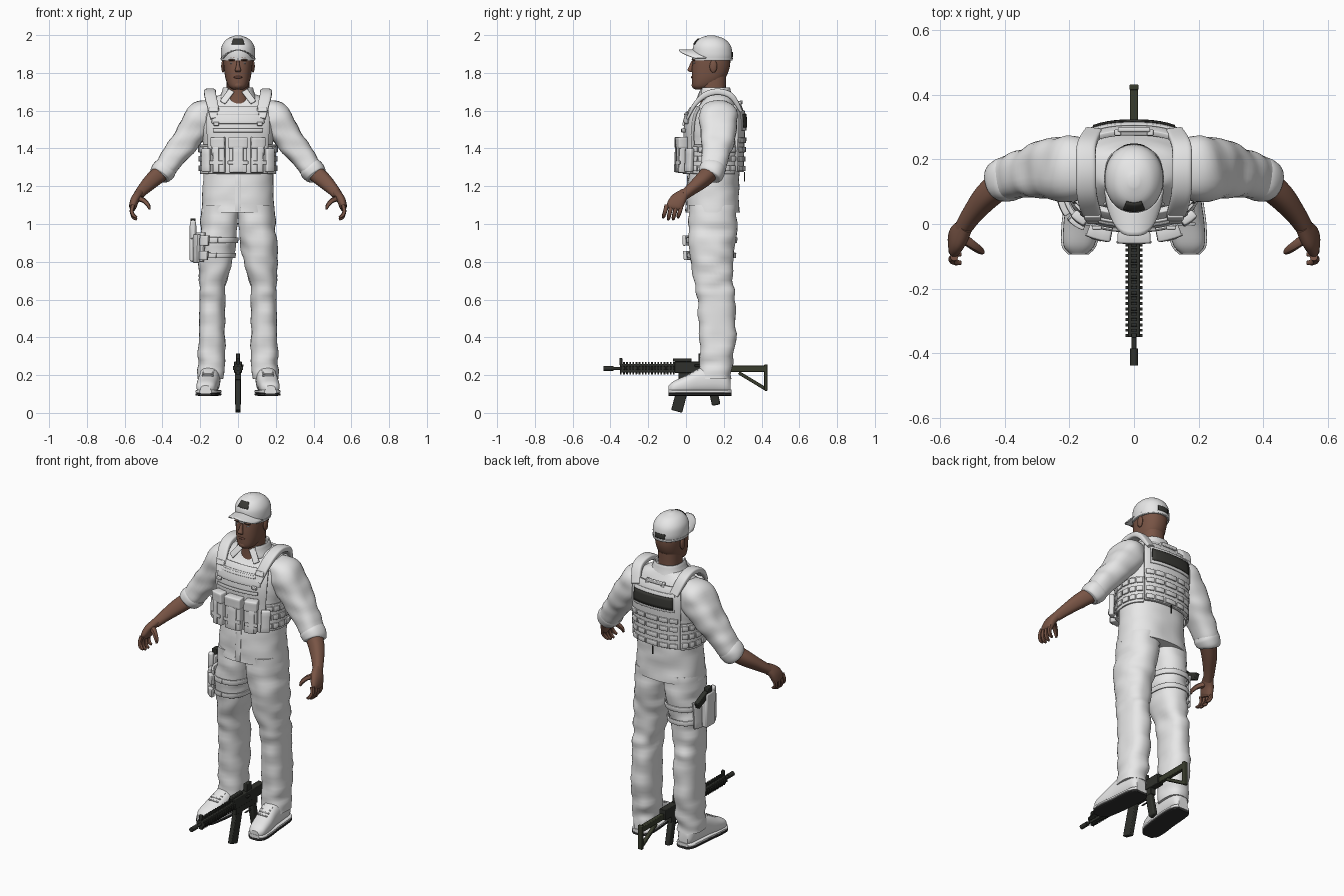
import bpy, bmesh, math
from math import sin, cos, radians, copysign
from mathutils import Vector, Matrix, Euler, noise

if "Cube" in bpy.data.objects:
    bpy.data.objects.remove(bpy.data.objects["Cube"])

X, Y, Z = Vector((1, 0, 0)), Vector((0, 1, 0)), Vector((0, 0, 1))
made = []


def colour(name, r, g, b):
    m = bpy.data.materials.new(name)
    m.diffuse_color = (r, g, b, 1)
    m.use_nodes = True
    node = next(n for n in m.node_tree.nodes if n.type == "BSDF_PRINCIPLED")
    node.inputs["Base Color"].default_value = (r, g, b, 1)
    node.inputs["Roughness"].default_value = 0.8
    return m


CLOTH = colour("white cloth", .8, .8, .8)
GEAR = colour("white webbing", .76, .76, .76)
SKIN = colour("brown skin", .19, .09, .06)
LIP = colour("dark lip", .13, .055, .04)
EYE = colour("pale eye", .4, .42, .45)
BROW = colour("dark brow", .06, .035, .025)
METAL = colour("gun black", .028, .03, .025)
STOCK = colour("olive stock", .04, .045, .026)
PATCH = colour("dark patch", .04, .04, .035)
SOLE = colour("black rubber", .03, .03, .03)


def finish(name, bm, mat, mirror=False, bevel=0, thick=0):
    me = bpy.data.meshes.new(name)
    bm.to_mesh(me)
    bm.free()
    me.materials.append(mat)
    ob = bpy.data.objects.new(name, me)
    bpy.context.collection.objects.link(ob)
    if thick:
        mod = ob.modifiers.new("thickness", "SOLIDIFY")
        mod.thickness, mod.offset = thick, 1
    if bevel:
        mod = ob.modifiers.new("bevel", "BEVEL")
        mod.width, mod.segments = bevel, 2
    if mirror:
        ob.modifiers.new("mirror", "MIRROR")
    made.append(ob)
    return ob


def dense(keys, sub):
    """Catmull-Rom interpolation of a list of tuples."""
    out = []
    for i in range(len(keys) - 1):
        p = [keys[max(0, min(len(keys) - 1, i + d))] for d in (-1, 0, 1, 2)]
        for s in range(sub):
            t = s / sub
            out.append(tuple(b + .5 * t * (c - a + t * (2*a - 5*b + 4*c - d + t * (3*(b - c) + d - a)))
                             for a, b, c, d in zip(*p)))
    return out + [tuple(keys[-1])]


def sup(w, power):
    return copysign(abs(w) ** (2 / power), w)


def loft(name, keys, mat, axis=None, ref=Y, n=28, sub=5, power=2.4, wrinkle=0, **kw):
    """Skin of super-ellipses; each key is x, y, z and two radii."""
    bm, rings, path = bmesh.new(), [], dense(keys, sub)
    for i, (x, y, z, a, b) in enumerate(path):
        c = Vector((x, y, z))
        t = axis or (Vector(path[min(i + 1, len(path) - 1)][:3]) - Vector(path[max(i - 1, 0)][:3])).normalized()
        v = (ref - t * ref.dot(t)).normalized()
        u = v.cross(t)
        ring = []
        for k in range(n):
            w = math.tau * k / n
            d = u * a * sup(sin(w), power) - v * b * sup(cos(w), power)
            q = c + d
            if wrinkle:
                q += d.normalized() * wrinkle * noise.noise(Vector((q.x * 9, q.y * 9, q.z * 17)))
            ring.append(bm.verts.new(q))
        rings.append(ring)
    for r, s in zip(rings, rings[1:]):
        for k in range(n):
            bm.faces.new((r[k], r[(k + 1) % n], s[(k + 1) % n], s[k]))
    bm.faces.new(rings[0])
    bm.faces.new(rings[-1])
    bmesh.ops.recalc_face_normals(bm, faces=bm.faces)
    return finish(name, bm, mat, **kw)


def slabs(name, keys, areas, mat, off, thick, power=2.4, bevel=.003, nz=4, **kw):
    """Plates hugging an upright loft; areas are (angle, angle, z, z), angle 0 in front, 90 at +x."""
    prof, bm = sorted(dense(keys, 8), key=lambda k: k[2]), bmesh.new()
    for a0, a1, z0, z1 in areas:
        na, grid = max(2, int((a1 - a0) / 6)), []
        for j in range(nz + 1):
            z = z0 + (z1 - z0) * j / nz
            i = next((i for i in range(len(prof) - 2) if prof[i + 1][2] >= z), len(prof) - 2)
            lo, hi = prof[i], prof[i + 1]
            f = (z - lo[2]) / max(hi[2] - lo[2], 1e-6)
            x, y, _, a, b = (p + (q - p) * f for p, q in zip(lo, hi))
            angles = [radians(a0 + (a1 - a0) * k / na) for k in range(na + 1)]
            grid.append([bm.verts.new((x + (a + off) * sup(sin(w), power),
                                       y - (b + off) * sup(cos(w), power), z)) for w in angles])
        for r, s in zip(grid, grid[1:]):
            for k in range(na):
                bm.faces.new((r[k], r[k + 1], s[k + 1], s[k]))
    return finish(name, bm, mat, bevel=bevel, thick=thick, **kw)


def boxes(name, parts, mat, bevel=.004, **kw):
    """Boxes given as centre, size and optional tilt about x, y, z in degrees."""
    bm = bmesh.new()
    for c, s, *r in parts:
        rot = Euler([radians(d) for d in (r[0] if r else (0, 0, 0))]).to_matrix().to_4x4()
        bmesh.ops.create_cube(bm, size=1, matrix=Matrix.Translation(c) @ rot @ Matrix.Diagonal((*s, 1)))
    return finish(name, bm, mat, bevel=bevel, **kw)


def ball(name, c, r, mat, **kw):
    bm = bmesh.new()
    bmesh.ops.create_uvsphere(bm, u_segments=16, v_segments=10, radius=1,
                              matrix=Matrix.Translation(c) @ Matrix.Diagonal((*r, 1)))
    return finish(name, bm, mat, **kw)


# Shirt
TORSO = [(0, .142, 1.06, .195, .142), (0, .143, 1.15, .19, .138), (0, .146, 1.26, .185, .134),
         (0, .15, 1.4, .187, .132), (0, .152, 1.5, .197, .135), (0, .158, 1.58, .195, .125),
         (0, .168, 1.635, .175, .095), (0, .17, 1.67, .13, .075), (0, .165, 1.69, .08, .07)]
loft("shirt", TORSO, CLOTH, Z, n=48, wrinkle=.007)
slabs("shirt_placket", TORSO, [(-3, 3, 1.065, 1.27)], CLOTH, .001, .004)
loft("sleeves", [(.12, .165, 1.6, .065, .08), (.185, .17, 1.56, .092, .1), (.26, .17, 1.465, .08, .092),
                 (.335, .155, 1.365, .066, .074), (.405, .135, 1.268, .055, .06)],
     CLOTH, wrinkle=.012, sub=8, mirror=True)
loft("rolled_cuffs", [(.375, .143, 1.305, .058, .062), (.39, .139, 1.288, .064, .067),
                      (.41, .132, 1.262, .06, .064), (.418, .127, 1.25, .05, .054)], CLOTH, wrinkle=.006, mirror=True)

# Forearms and hands
loft("forearms", [(.39, .14, 1.285, .045, .045), (.45, .09, 1.235, .042, .04),
                  (.5, .03, 1.185, .032, .03), (.53, -.015, 1.15, .025, .026)], SKIN, mirror=True)
loft("palms", [(.522, -.005, 1.165, .022, .026), (.545, -.04, 1.13, .023, .041),
               (.556, -.06, 1.095, .02, .043), (.556, -.066, 1.078, .012, .034)], SKIN, mirror=True)
for i, finger in enumerate(("little", "ring", "middle", "index")):
    y, drop = -.024 - .026 * i, .01 * (i in (1, 2))
    loft(finger + "_fingers", [(.556, y, 1.1, .012, .012), (.563, y - .008, 1.068, .011, .011),
                               (.552, y - .016, 1.044 - drop, .01, .01), (.535, y - .018, 1.035 - drop, .006, .006)],
         SKIN, n=10, sub=3, mirror=True)
loft("thumbs", [(.54, -.035, 1.14, .018, .018), (.5, -.065, 1.125, .014, .014),
                (.476, -.082, 1.1, .011, .011), (.468, -.088, 1.078, .006, .006)], SKIN, n=10, mirror=True)

# Neck, head and face
loft("neck", [(0, .15, 1.63, .066, .074), (0, .145, 1.69, .06, .066), (0, .145, 1.78, .06, .068)], SKIN, Z)
loft("head", [(0, .08, 1.712, .028, .032), (0, .094, 1.73, .05, .06), (0, .118, 1.77, .066, .087),
              (0, .13, 1.82, .074, .099), (0, .135, 1.87, .078, .1), (0, .135, 1.93, .075, .097)], SKIN, Z, power=2.3)
loft("nose", [(0, .036, 1.862, .007, .008), (0, .027, 1.835, .01, .011), (0, .021, 1.815, .016, .013),
              (0, .03, 1.804, .012, .008)], SKIN, Z, n=14)
ball("ears", (.079, .145, 1.835), (.01, .02, .034), SKIN, mirror=True)
ball("eyes", (.031, .045, 1.852), (.013, .007, .005), EYE, mirror=True)
ball("brow_ridge", (.03, .043, 1.868), (.022, .011, .006), SKIN, mirror=True)
ball("eyebrows", (.032, .037, 1.869), (.018, .007, .003), BROW, mirror=True)
ball("lips", (0, .034, 1.777), (.023, .007, .007), LIP)
ball("chin", (0, .048, 1.735), (.026, .018, .02), SKIN)

# Shirt collar
COLLAR = [(0, .155, 1.65, .098, .09), (0, .152, 1.69, .08, .08), (0, .15, 1.73, .07, .074)]
slabs("collar", COLLAR, [(38, 322, 1.655, 1.722)], CLOTH, 0, .008)
boxes("collar_points", [((.058, .068, 1.675), (.036, .01, .085), (-30, -28, 24))], CLOTH, mirror=True)

# Cap with brim
CAP = [(0, .14, 1.865, .086, .102), (0, .14, 1.9, .091, .106), (0, .138, 1.945, .085, .098),
       (0, .135, 1.98, .058, .068), (0, .133, 1.998, .015, .018)]
loft("cap", CAP, CLOTH, Z, n=40, power=2.1)
slabs("cap_band", CAP, [(0, 360, 1.866, 1.88)], CLOTH, .001, .003, power=2.1)
slabs("cap_front_patch", CAP, [(-22, 22, 1.95, 1.981)], PATCH, .002, .003, power=2.1, bevel=0)
slabs("cap_back_opening", CAP, [(160, 200, 1.882, 1.91)], PATCH, .001, .002, power=2.1, bevel=0)
bm = bmesh.new()
rows = []
for j in range(7):
    row = []
    for i in range(-8, 9):
        u, v = i / 8, j / 6
        root, tip = .15 - .107 * math.sqrt(1 - .85 * u * u), -.037 + .085 * abs(u) ** 3
        row.append(bm.verts.new((.087 * u * (1 - .12 * v * v), root + (tip - root) * v, 1.918 - .042 * u * u)))
    rows.append(row)
for r, s in zip(rows, rows[1:]):
    for k in range(16):
        bm.faces.new((r[k], s[k], s[k + 1], r[k + 1]))
finish("cap_brim", bm, CLOTH, thick=.006)

# Trousers
LEG = [(.09, .14, 1.1, .1, .125), (.1, .14, 1, .1, .128), (.108, .136, .9, .096, .122), (.118, .137, .8, .087, .115),
       (.132, .15, .68, .073, .1), (.137, .16, .6, .069, .099), (.135, .165, .45, .072, .097),
       (.142, .16, .3, .072, .09), (.145, .155, .22, .068, .085), (.147, .155, .18, .07, .086)]
loft("trousers", LEG, CLOTH, Z, n=36, wrinkle=.013, mirror=True)

# Boots
BOOT = [(.172, -.092, .125, .026, .02), (.17, -.065, .134, .048, .034), (.163, 0, .148, .055, .05),
        (.154, .07, .168, .055, .068), (.148, .15, .18, .055, .08), (.146, .21, .168, .048, .068),
        (.146, .235, .145, .03, .04)]
loft("boots", BOOT, CLOTH, Y, Z, mirror=True)
loft("boot_welts", [(x, y * 1.02, .113, a + .006, .01) for x, y, z, a, b in BOOT], CLOTH, Y, Z, power=4, mirror=True)
loft("boot_soles", [(x, y * 1.02, .098, a + .006, .008) for x, y, z, a, b in BOOT], SOLE, Y, Z, power=4, mirror=True)
boxes("boot_laces", [((.16 - .08 * y, y, .198 + .42 * y), (.06, .008, .008), (20, 0, 0))
                     for y in (0, .02, .04, .06)], GEAR, .002, mirror=True)

# Armour vest: panels, waist belt and webbing rows
slabs("vest_front_panel", TORSO, [(-46, 46, 1.265, 1.615)], GEAR, .01, .02, nz=10)
slabs("vest_back_panel", TORSO, [(136, 224, 1.275, 1.63)], GEAR, .008, .018, nz=10)
slabs("vest_waist_belt", TORSO, [(46, 136, 1.265, 1.42), (224, 314, 1.265, 1.42)], GEAR, .006, .01)
levels = (1.28, 1.33, 1.38)
slabs("side_webbing", TORSO, [(a, a + 13, z, z + .03) for z in levels for s in (46, 226)
                              for a in range(s, s + 80, 15)], GEAR, .015, .01, nz=1)
slabs("back_webbing", TORSO, [(a, a + 14, z, z + .028) for z in (*levels, 1.43)
                              for a in range(140, 215, 16)], GEAR, .026, .009, nz=1)
slabs("back_name_panel", TORSO, [(148, 212, 1.495, 1.6)], GEAR, .026, .007)
slabs("back_patch", TORSO, [(151, 209, 1.512, 1.582)], PATCH, .033, .004, bevel=0)
slabs("chest_panel", TORSO, [(-33, 33, 1.53, 1.595)], GEAR, .03, .008)
slabs("chest_webbing", TORSO, [(-24, 24, 1.575, 1.59), (-30, 30, 1.485, 1.505)], GEAR, .037, .006, nz=1)
boxes("drag_handle", [((0, .292, 1.645), (.1, .014, .02)), ((.05, .283, 1.63), (.02, .02, .04)),
                      ((-.05, .283, 1.63), (.02, .02, .04))], GEAR)
boxes("vest_tail_strap", [((0, .31, 1.25), (.008, .006, .05))], PATCH, .001)

# Magazine pouches
pouches = [(-9, 9), (14, 32), (-32, -14)]
slabs("magazine_pouches", TORSO, [(a, b, 1.27, 1.435) for a, b in pouches], GEAR, .028, .043, bevel=.006)
slabs("pouch_flaps", TORSO, [(a - .5, b + .5, 1.4, 1.462) for a, b in pouches], GEAR, .028, .05, bevel=.006)
slabs("pouch_straps", TORSO, [(a + 5, b - 5, 1.275, 1.41) for a, b in pouches] +
      [(a, b, 1.315, 1.335) for a, b in pouches], GEAR, .07, .007)
slabs("side_pouches", TORSO, [(37, 53, 1.275, 1.4), (-53, -37, 1.275, 1.4)], GEAR, .028, .028, bevel=.006)

# Shoulder straps
loft("shoulder_straps", [(.12, .008, 1.56, .008, .026), (.135, .045, 1.63, .011, .03), (.147, .1, 1.682, .016, .031),
                         (.148, .17, 1.7, .017, .031), (.147, .24, 1.677, .016, .03), (.125, .29, 1.6, .009, .026)],
     GEAR, ref=X, power=4, mirror=True)
boxes("strap_buckles", [((.128, .022, 1.605), (.05, .016, .028), (-28, 0, 0)),
                        ((.115, -.012, 1.53), (.03, .012, .02))], GEAR, mirror=True)

# Thigh holster with pistol on the right leg
RIGHT_LEG = [(-x, *rest) for x, *rest in LEG]
slabs("thigh_straps", RIGHT_LEG, [(0, 360, .9, .93), (0, 360, .82, .848)], GEAR, .004, .008, nz=1)
slabs("holster_base", RIGHT_LEG, [(-125, -35, .8, .955)], GEAR, .008, .014)
slabs("thigh_pouches", RIGHT_LEG, [(-72, -48, .795, .945), (-42, -18, .885, .94), (-42, -18, .81, .858)],
      GEAR, .02, .02)
boxes("holster", [((-.238, .13, .9), (.036, .085, .2)), ((-.238, .09, .97), (.03, .03, .1))], GEAR, .01)
boxes("pistol", [((-.238, .135, 1), (.026, .045, .06)), ((-.238, .195, .975), (.026, .1, .04), (-25, 0, 0))], METAL)

# Rifle between the feet: barrel and ribbed handguard
loft("rifle_barrel", [(0, -.42, .235, .008, .008), (0, -.05, .235, .008, .008)], METAL, Y, Z, n=12, sub=1, power=2)
loft("muzzle_brake", [(0, -.437, .235, .013, .013), (0, -.385, .235, .013, .013)], METAL, Y, Z, n=12, sub=1, power=2)
boxes("handguard", [((0, -.2, .237), (.036, .3, .046))], METAL)
ribs = [-.345 + .0165 * i for i in range(18)]
boxes("handguard_rails", [((0, y, .237), (.054, .009, .02)) for y in ribs] +
      [((0, y, .237), (.02, .009, .066)) for y in ribs], METAL, .001)
boxes("rifle_sights", [((0, -.345, .272), (.016, .016, .036)), ((0, .09, .29), (.022, .05, .05)),
                       ((0, -.02, .28), (.02, .1, .018))], METAL)
# Receiver, magazine, grip and skeleton stock
boxes("receiver", [((0, .08, .242), (.04, .28, .06)), ((0, .06, .2), (.034, .2, .05)),
                   ((.024, .06, .25), (.012, .03, .012)), ((0, .1, .145), (.01, .07, .006))], METAL)
boxes("rifle_magazine", [((0, -.025, .1), (.026, .06, .19), (-15, 0, 0))], METAL)
boxes("pistol_grip", [((0, .145, .112), (.03, .045, .145), (12, 0, 0))], METAL, .008)
boxes("rifle_stock", [((0, .325, .233), (.024, .21, .034)), ((0, .423, .187), (.028, .018, .14)),
                      ((0, .35, .17), (.02, .165, .018), (-31, 0, 0))], STOCK)

# Smooth shading with sharp edges kept
bpy.ops.object.select_all(action="DESELECT")
for ob in made:
    ob.select_set(True)
bpy.context.view_layer.objects.active = made[0]
bpy.ops.object.shade_smooth_by_angle(angle=radians(40))
